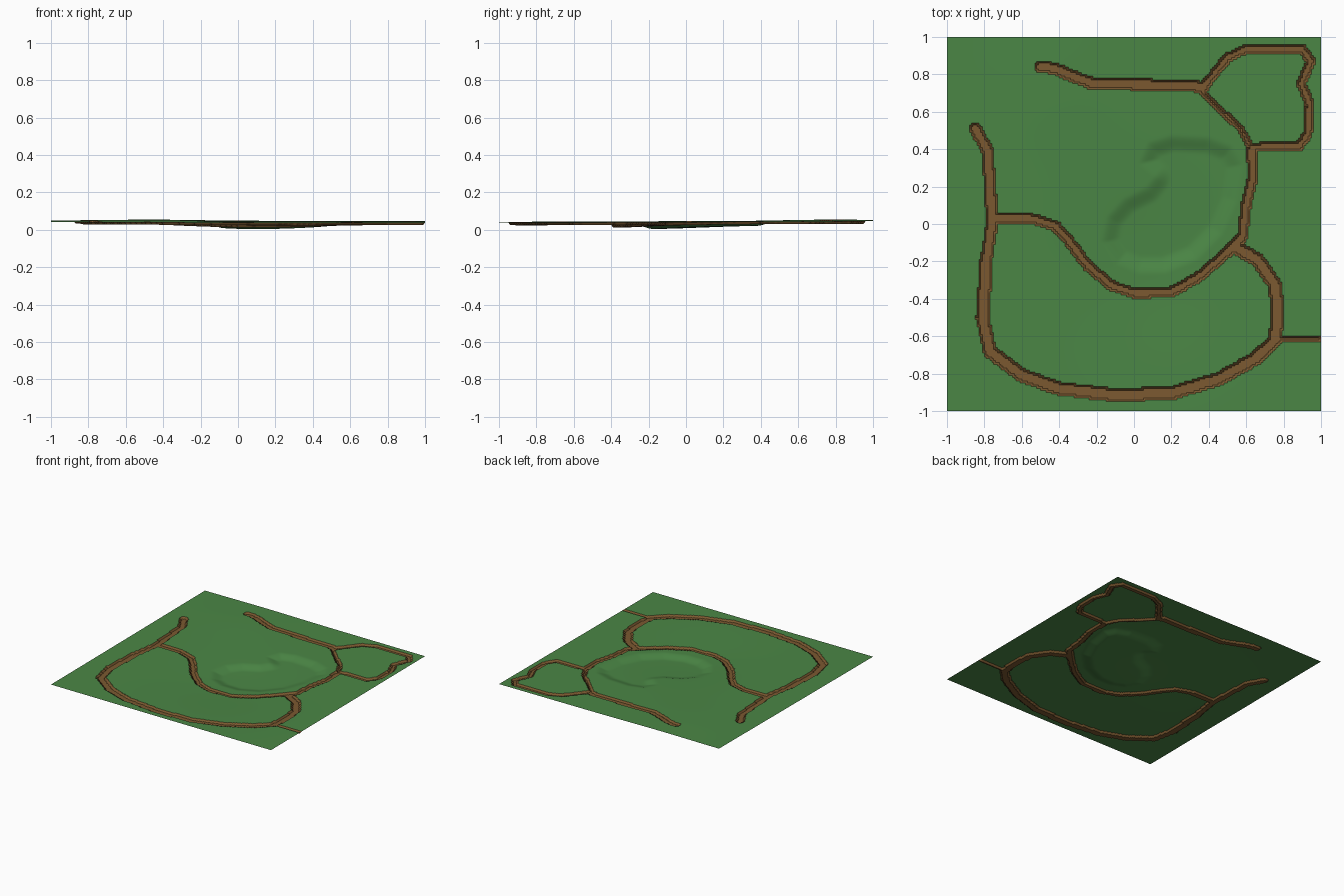
import bpy, math
from mathutils import Vector

if "Cube" in bpy.data.objects:
    bpy.data.objects.remove(bpy.data.objects["Cube"])

N = 200                 # grid cells per side
STEP = 2.0 / N
PATH_DEPTH = 0.014
PIT_DEPTH = 0.022

# Trails: half width + centre line points
TRAILS = [
    (0.026, [(-.85, .51), (-.785, .40), (-.768, .2), (-.76, 0), (-.79, -.2)]),
    (0.030, [(-.79, -.2), (-.81, -.5), (-.77, -.68), (-.6, -.81), (-.4, -.88), (-.1, -.915),
             (.2, -.905), (.45, -.83), (.65, -.72), (.755, -.62), (.77, -.45), (.75, -.32),
             (.66, -.19), (.55, -.13)]),
    (0.022, [(-.75, .03), (-.55, .03), (-.42, -.01), (-.34, -.1), (-.25, -.22), (-.12, -.33),
             (0, -.37), (.2, -.365), (.35, -.28), (.5, -.15), (.58, -.07), (.6, .1),
             (.635, .25), (.63, .40)]),
    (0.012, [(.63, .40), (.57, .51), (.45, .62), (.36, .71)]),
    (0.026, [(-.5, .843), (-.42, .83), (-.33, .79), (-.22, .75), (.3, .74), (.37, .73)]),
    (0.019, [(.37, .73), (.5, .89), (.6, .935), (.9, .935), (.945, .87), (.895, .75),
             (.94, .64), (.93, .48), (.88, .415), (.63, .41)]),
    (0.012, [(.77, -.615), (.985, -.615)]),
]
# Outline of the sunken pond basin
PIT = [(.02, .32), (.07, .44), (.2, .48), (.4, .47), (.53, .42), (.59, .32), (.56, .12),
       (.48, -.06), (.34, -.2), (.17, -.27), (.02, -.27), (-.1, -.22), (-.18, -.1),
       (-.15, .04), (-.06, .14), (.06, .2), (.1, .25)]


def seg_dist(x, y, a, b):
    dx, dy = b[0] - a[0], b[1] - a[1]
    t = ((x - a[0]) * dx + (y - a[1]) * dy) / (dx * dx + dy * dy)
    t = min(1, max(0, t))
    return math.hypot(x - a[0] - t * dx, y - a[1] - t * dy)


def pit_drop(x, y):
    if not (-.2 < x < .62 and -.3 < y < .5):
        return 0
    inside, d = False, 9
    for a, b in zip(PIT, PIT[1:] + PIT[:1]):
        if (a[1] > y) != (b[1] > y) and x < (b[0] - a[0]) * (y - a[1]) / (b[1] - a[1]) + a[0]:
            inside = not inside
        d = min(d, seg_dist(x, y, a, b))
    t = min(1, d / 0.1) if inside else 0
    return PIT_DEPTH * t * t * (3 - 2 * t)


def bump(x, y, cx, cy, r):
    return math.exp(-((x - cx) ** 2 + (y - cy) ** 2) / (r * r))


def ground(x, y):
    return (.048 + .004 * y - .002 * x + .006 * bump(x, y, -.45, .75, .35)
            - .018 * bump(x, y, .1, -.25, .45) - pit_drop(x, y))


# Mark grid points lying on a trail
on_trail = set()
for w, pts in TRAILS:
    for a, b in zip(pts, pts[1:]):
        lo = [int((min(a[k], b[k]) - w + 1) / STEP) for k in (0, 1)]
        hi = [int((max(a[k], b[k]) + w + 1) / STEP) + 1 for k in (0, 1)]
        for i in range(lo[0], min(hi[0], N) + 1):
            for j in range(lo[1], min(hi[1], N) + 1):
                if seg_dist(i * STEP - 1, j * STEP - 1, a, b) <= w:
                    on_trail.add((i, j))

# Height field, set down on z = 0
height = {}
for i in range(N + 1):
    for j in range(N + 1):
        z = ground(i * STEP - 1, j * STEP - 1)
        height[i, j] = z - (PATH_DEPTH if (i, j) in on_trail else 0)
low = min(height.values()) - 0.004


def sheet(name, cells, color):
    index, verts, faces = {}, [], []
    for i, j in cells:
        face = []
        for c in ((i, j), (i + 1, j), (i + 1, j + 1), (i, j + 1)):
            if c not in index:
                index[c] = len(verts)
                verts.append(Vector((c[0] * STEP - 1, c[1] * STEP - 1, height[c] - low)))
            face.append(index[c])
        faces.append(face)
    me = bpy.data.meshes.new(name)
    me.from_pydata(verts, [], faces)
    mat = bpy.data.materials.new(name + "_color")
    mat.diffuse_color = color
    mat.use_nodes = True
    mat.node_tree.nodes["Principled BSDF"].inputs["Base Color"].default_value = mat.diffuse_color
    me.materials.append(mat)
    ob = bpy.data.objects.new(name, me)
    bpy.context.collection.objects.link(ob)
    bpy.ops.object.select_all(action='DESELECT')
    ob.select_set(True)
    bpy.context.view_layer.objects.active = ob
    bpy.ops.object.shade_smooth_by_angle(angle=math.radians(40))


# Split cells into grass and sunken trail (floor plus banks)
grass, trail = [], []
for i in range(N):
    for j in range(N):
        corners = {(i, j), (i + 1, j), (i + 1, j + 1), (i, j + 1)}
        (trail if corners & on_trail else grass).append((i, j))

sheet("grass_ground", grass, (.07, .24, .06, 1))
sheet("dirt_trail", trail, (.20, .10, .03, 1))
